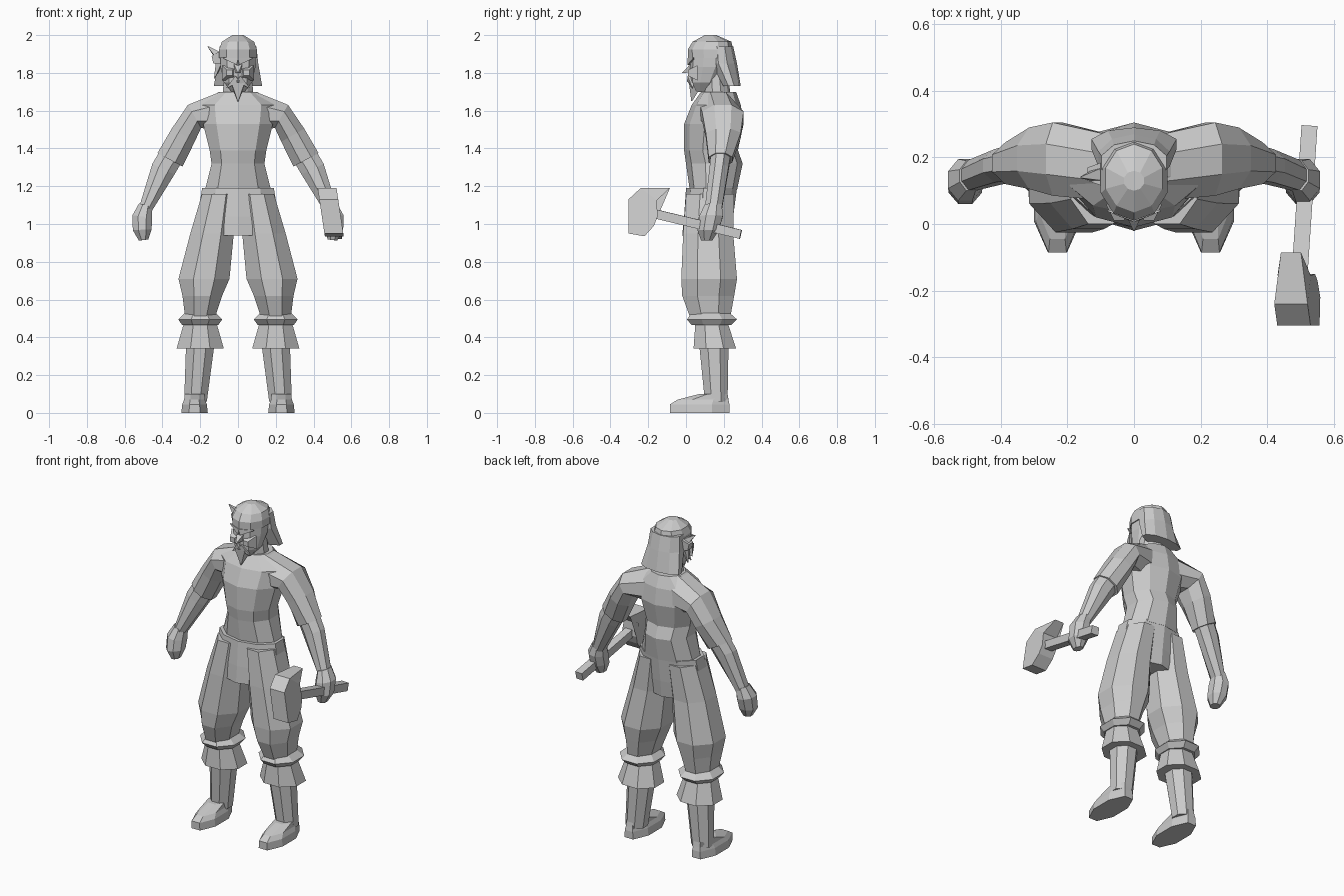
import bpy, bmesh
from math import sin, cos, pi
from mathutils import Vector

default_cube = bpy.data.objects.get("Cube")
if default_cube:
    bpy.data.objects.remove(default_cube)

# One plain material for everything
shade = (.6, .6, .6, 1)
grey = bpy.data.materials.new("plain_grey")
grey.use_nodes = True
grey.diffuse_color = shade
grey.node_tree.nodes["Principled BSDF"].inputs["Base Color"].default_value = shade


def finish(name, bm, mirror=False):
    """Turn a bmesh into a flat-shaded object, optionally mirrored across x."""
    bmesh.ops.recalc_face_normals(bm, faces=bm.faces)
    mesh = bpy.data.meshes.new(name)
    bm.to_mesh(mesh)
    bm.free()
    mesh.materials.append(grey)
    obj = bpy.data.objects.new(name, mesh)
    bpy.context.collection.objects.link(obj)
    if mirror:
        modifier = obj.modifiers.new("Mirror", "MIRROR")
        modifier.use_mirror_merge = False


def skin(name, loops, mirror=False):
    """Join a chain of equal point loops with quads and close both ends."""
    bm = bmesh.new()
    loops = [[bm.verts.new(point) for point in loop] for loop in loops]
    for lower, upper in zip(loops, loops[1:]):
        for i in range(len(lower)):
            bm.faces.new((lower[i - 1], lower[i], upper[i], upper[i - 1]))
    caps = [bm.faces.new(loops[0]), bm.faces.new(loops[-1])]
    bmesh.ops.triangulate(bm, faces=caps)
    finish(name, bm, mirror)


def section(sides, turn):
    """Regular polygon stretched to fill the square from -1 to 1."""
    angles = [2 * pi * (i + turn) / sides for i in range(sides)]
    wide = max(sin(angle) for angle in angles)
    deep = max(cos(angle) for angle in angles)
    return [(sin(angle) / wide, -cos(angle) / deep) for angle in angles]


RIDGED = section(10, 0)
BOXY = section(8, .5)


def loft(name, shape, rings, mirror=False, bend=False):
    """Each ring: x, z, half width, front y, back y. Bent lofts follow their path."""
    path = [Vector((ring[0], 0, ring[1])) for ring in rings]
    loops = []
    for i, (x, z, half, front, back) in enumerate(rings):
        across = Vector((1, 0, 0))
        if bend:
            along = path[min(i + 1, len(path) - 1)] - path[max(i - 1, 0)]
            across = Vector((-along.z, 0, along.x)).normalized()
        middle = path[i] + Vector((0, (front + back) / 2, 0))
        depth = Vector((0, (back - front) / 2, 0))
        loops.append([middle + across * half * u + depth * v for u, v in shape])
    skin(name, loops, mirror)


def body(name, *rings):
    """Central part, each ring: z, half width, front y, back y."""
    loft(name, RIDGED, [(0, *ring) for ring in rings])


def limb(name, top_x, bottom_x, *rings):
    """Mirrored upright part whose axis leans from top_x to bottom_x."""
    top, bottom = rings[0][0], rings[-1][0]
    lean = (bottom_x - top_x) / (bottom - top)
    loft(name, BOXY, [(top_x + lean * (ring[0] - top), *ring) for ring in rings], True)


def strut(name, start, end, radius, tip_radius=.002, mirror=False):
    """Four-sided bar or spike between two points."""
    start, end = Vector(start), Vector(end)
    turn = (end - start).to_track_quat("Z", "Y")
    corners = [turn @ Vector((u, v, 0)) for u, v in section(4, .5)]
    skin(name, [[start + c * radius for c in corners],
                [end + c * tip_radius for c in corners]], mirror)


# Shirt, neck and hips
body("shirt", (1.18, .175, .02, .27), (1.32, .14, 0, .3), (1.39, .15, -.01, .275),
     (1.53, .185, -.01, .305), (1.63, .2, .03, .29), (1.7, .1, .08, .265))
body("neck", (1.66, .085, .09, .24), (1.8, .07, .09, .22))
body("trouser_hips", (.94, .14, -.02, .24), (1.04, .215, -.01, .25), (1.19, .19, 0, .27))

# Arms and hands
loft("sleeve", BOXY, [
    (.08, 1.59, .11, .07, .27), (.23, 1.57, .07, .085, .305),
    (.29, 1.47, .07, .105, .29), (.36, 1.34, .075, .12, .245)], True, bend=True)
loft("forearm", BOXY, [
    (.36, 1.35, .065, .13, .235), (.395, 1.29, .065, .125, .225),
    (.49, 1.08, .035, .1, .19)], True, bend=True)
loft("fist", BOXY, [
    (.49, 1.1, .035, .1, .19), (.507, 1.04, .052, .07, .195),
    (.507, .97, .05, .06, .175), (.5, .915, .025, .08, .14)], True, bend=True)

# Legs, from trousers down to shoes
limb("trouser_thigh", .1, .18, (1.16, .09, 0, .255), (.95, .115, -.015, .25),
     (.71, .135, -.025, .27))
limb("trouser_knee", .18, .2, (.71, .135, -.025, .27), (.62, .105, -.02, .255),
     (.51, .08, .02, .235))
limb("trouser_hem", .2, .2, (.53, .08, .03, .23), (.495, .117, .005, .27),
     (.465, .095, .03, .24))
limb("boot_cuff", .2, .2, (.48, .085, .05, .22), (.34, .125, .04, .265))
limb("shin", .2, .225, (.36, .075, .07, .225), (.06, .06, .1, .22))
limb("shoe", .23, .23, (.1, .053, .07, .22), (.07, .055, -.045, .225),
     (.045, .065, -.085, .23), (0, .07, -.085, .23))

# Head, headscarf and hair
body("head", (1.7, .035, .05, .12), (1.75, .075, .02, .18), (1.83, .092, .015, .23),
     (1.93, .095, .02, .24))
body("headscarf", (1.88, .1, .01, .255), (1.925, .1, .01, .25), (1.965, .085, .035, .24),
     (2, .03, .1, .16))
body("hair", (1.73, .128, .19, .29), (1.85, .107, .12, .27), (1.94, .098, .12, .25))

# Face details
strut("nose", (0, .04, 1.83), (0, -.02, 1.8), .025)
strut("brow", (0, .025, 1.86), (.08, .04, 1.88), .018, mirror=True)
strut("cheek", (.045, .06, 1.8), (.045, .01, 1.8), .04, .015, mirror=True)
strut("moustache", (0, .025, 1.77), (.06, .035, 1.72), .018, mirror=True)
strut("beard", (0, .05, 1.74), (0, .03, 1.65), .035)

# Knot and loose ends of the headscarf, on the right
knot = (-.09, .15, 1.88)
strut("scarf_knot", knot, (-.135, .15, 1.87), .035, .02)
strut("scarf_end_upper", knot, (-.16, .14, 1.94), .025)
strut("scarf_end_lower", knot, (-.125, .16, 1.77), .02)

# Hammer in the left hand: a curved profile, narrower at the rear spike
strut("hammer_handle", (.527, .29, .945), (.495, -.19, 1.06), .024, .024)
profile = [(-.305, 1.13), (-.24, 1.19), (-.085, 1.19), (-.155, 1.125),
           (-.15, 1.04), (-.17, .99), (-.22, .935), (-.305, .95)]
cheeks = []
for side in (-1, 1):
    cheeks.append([])
    for y, z in profile:
        half = .05 if y < -.1 else .03
        lean = (1.2 - z) * .15
        cheeks[-1].append(Vector((.47 + lean + side * half, y, z)))
skin("hammer_head", cheeks)
